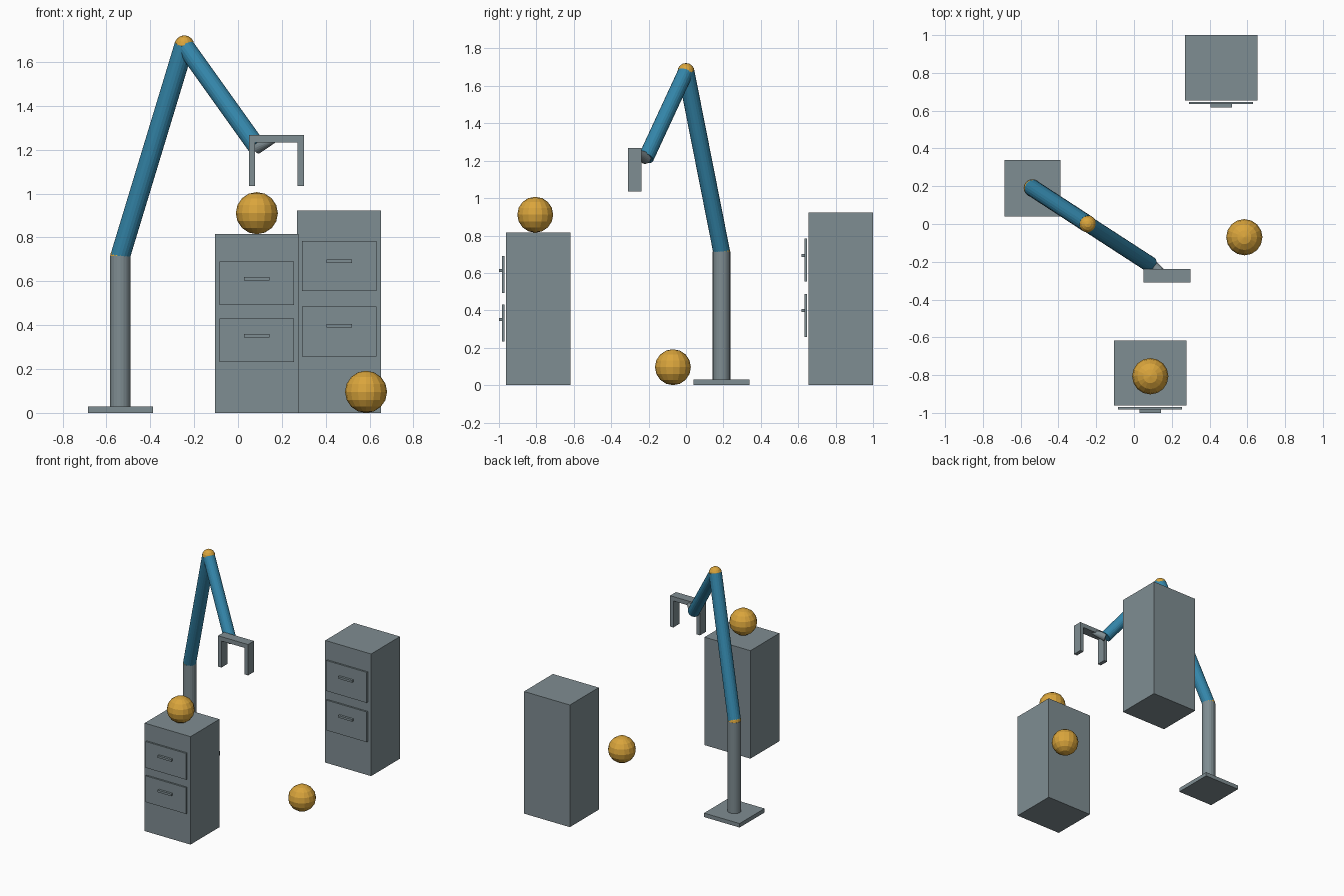
import bpy
from mathutils import Vector

if "Cube" in bpy.data.objects:
    bpy.data.objects.remove(bpy.data.objects["Cube"])


def material(name, color):
    m = bpy.data.materials.new(name)
    m.diffuse_color = (*color, 1)
    m.use_nodes = True
    m.node_tree.nodes["Principled BSDF"].inputs["Base Color"].default_value = m.diffuse_color
    return m


GREY = material("steel_grey", (0.212, 0.266, 0.287))
BLUE = material("arm_blue", (0.034, 0.238, 0.402))
GOLD = material("ball_gold", (0.70, 0.376, 0.045))


def finish(name, mat):
    ob = bpy.context.object
    ob.name = name
    ob.data.materials.append(mat)
    return ob


def box(name, x, y, z, mat=GREY):
    """Box from (min, max) ranges."""
    bpy.ops.mesh.primitive_cube_add(size=1, location=[(a + b) / 2 for a, b in (x, y, z)])
    bpy.context.object.scale = [b - a for a, b in (x, y, z)]
    return finish(name, mat)


def ball(name, centre, r):
    bpy.ops.mesh.primitive_uv_sphere_add(segments=16, ring_count=8, radius=r, location=centre)
    return finish(name, GOLD)


def rod(name, a, b, r1, r2, mat):
    """Round rod between two points."""
    a, b = Vector(a), Vector(b)
    d = b - a
    bpy.ops.mesh.primitive_cone_add(vertices=20, radius1=r1, radius2=r2, depth=d.length,
                                    location=(a + b) / 2)
    bpy.context.object.rotation_euler = d.to_track_quat('Z', 'Y').to_euler()
    return finish(name, mat)


def cabinet(name, x0, y0, height, drawers, handles):
    """Cabinet with floating drawer fronts and bar handles on its -y side."""
    box(name, (x0, x0 + 0.383), (y0, y0 + 0.345), (0, height))
    for i, (z0, z1) in enumerate(drawers):
        box(f"{name}_drawer_{i}", (x0 + 0.022, x0 + 0.361), (y0 - 0.021, y0 - 0.008), (z0, z1))
        zh = handles[i]
        box(f"{name}_handle_{i}", (x0 + 0.134, x0 + 0.249), (y0 - 0.038, y0 - 0.021),
            (zh - 0.008, zh + 0.008))


# Cabinets and loose balls
cabinet("short_cabinet", -0.106, -0.962, 0.815, [(0.233, 0.431), (0.492, 0.69)], [0.352, 0.612])
cabinet("tall_cabinet", 0.27, 0.655, 0.922, [(0.258, 0.486), (0.555, 0.785)], [0.398, 0.692])
ball("cabinet_ball", (0.086, -0.806, 0.911), 0.096)
ball("floor_ball", (0.584, -0.07, 0.096), 0.096)

# Arm: base, post, two links and joints
shoulder, elbow, wrist = (-0.537, 0.19, 0.715), (-0.245, 0.0, 1.677), (0.085, -0.214, 1.215)
box("base_plate", (-0.685, -0.388), (0.041, 0.339), (0, 0.03))
rod("post", (-0.537, 0.19, 0.03), shoulder, 0.047, 0.047, GREY)
rod("upper_arm", shoulder, elbow, 0.045, 0.045, BLUE)
rod("forearm", elbow, wrist, 0.042, 0.042, BLUE)
ball("shoulder_joint", shoulder, 0.046)
ball("elbow_joint", elbow, 0.045)

# Gripper: tapered link, crossbar and two fingers
rod("wrist_link", wrist, (0.175, -0.272, 1.25), 0.034, 0.012, GREY)
box("gripper_bar", (0.05, 0.30), (-0.309, -0.238), (1.234, 1.267))
for side, x in (("left", 0.05), ("right", 0.272)):
    box(f"{side}_finger", (x, x + 0.028), (-0.309, -0.238), (1.034, 1.234))
